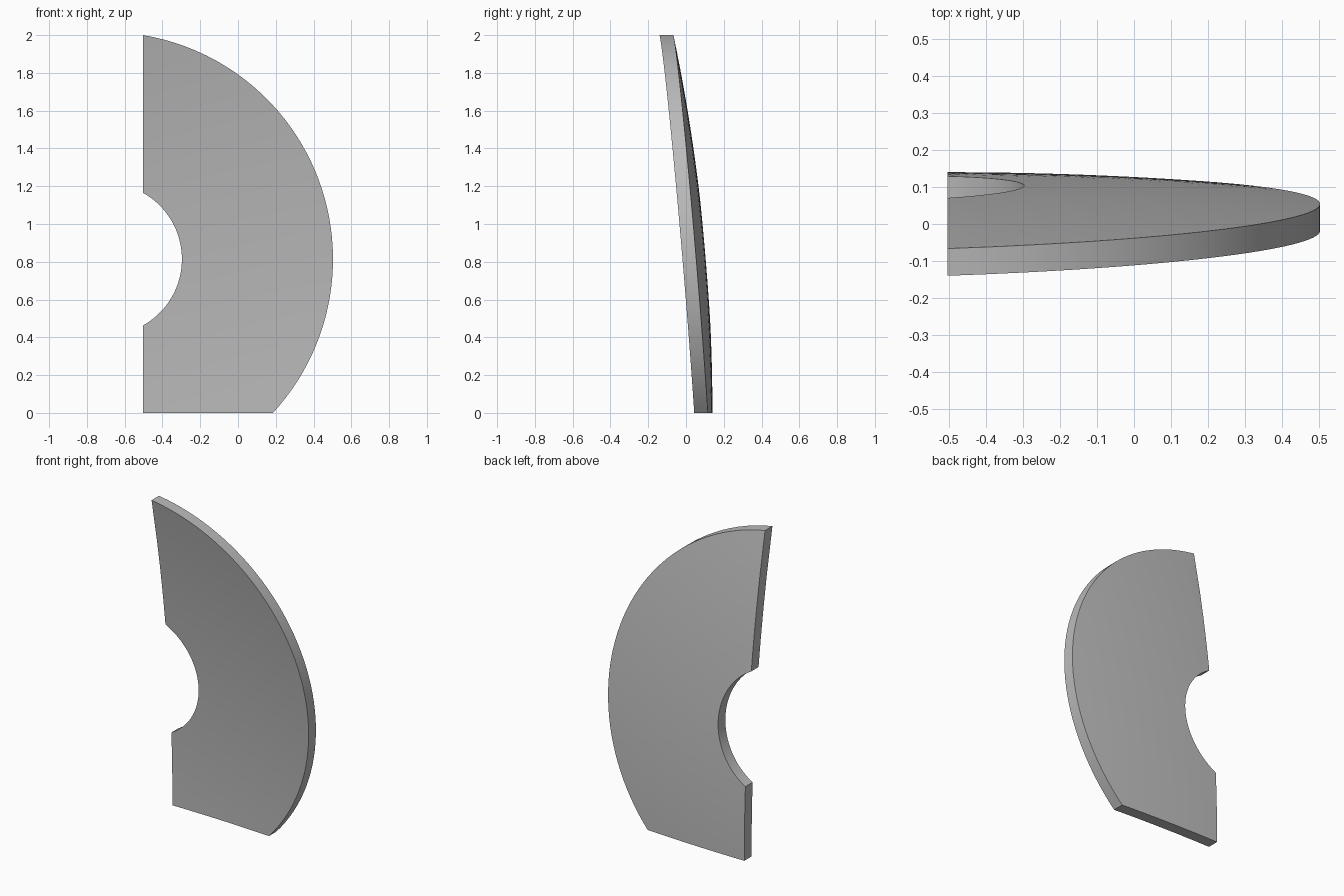
import bpy
import bmesh
from math import acos, asin, atan2, cos, sin, hypot, pi, radians, sqrt

cube = bpy.data.objects.get("Cube")
if cube:
    bpy.data.objects.remove(cube)

# Outline: ring sector cut by a vertical edge and a flat bottom
CX, CZ = -0.699, 0.814
LEFT = -0.504
CUT = LEFT - CX
OUTER = hypot(CUT, 2.0 - CZ)
INNER = 0.402
# Dome: two concentric spheres give the curved front and back
BACK_Y, THICK, DOME = 0.14, 0.072, 9.8
ROWS = 10


def span(a, b, n):
    return [a + (b - a) * i / n for i in range(n)]


def dome_y(x, z, radius):
    drop = DOME - sqrt(DOME ** 2 - (x - LEFT) ** 2 - z ** 2)
    if radius != DOME:
        drop = radius - sqrt(radius ** 2 - (x - LEFT) ** 2 - z ** 2)
    return BACK_Y - (DOME - radius) - drop


# Sweep angles that land exactly on every outline corner
hole = acos(CUT / INNER)
corners = [atan2(2.0 - CZ, CUT), hole, -asin(CZ / OUTER), -hole, -atan2(CZ, CUT)]
corners.sort(reverse=True)
angles = []
for a, b in zip(corners, corners[1:]):
    angles += span(a, b, max(4, int((a - b) / (pi / 72))))
angles.append(corners[-1])

bm = bmesh.new()


def sheet(radius):
    columns = []
    for t in angles:
        near = max(INNER, CUT / cos(t))
        far = OUTER if sin(t) >= 0 else min(OUTER, CZ / -sin(t))
        column = []
        for i in range(ROWS + 1):
            r = near + (far - near) * i / ROWS
            x, z = CX + r * cos(t), max(0.0, CZ + r * sin(t))
            column.append(bm.verts.new((x, dome_y(x, z, radius), z)))
        columns.append(column)
    return columns


front, back = sheet(DOME - THICK), sheet(DOME)
for k in range(len(angles) - 1):
    for s in (front, back):
        for i in range(ROWS):
            bm.faces.new((s[k][i], s[k][i + 1], s[k + 1][i + 1], s[k + 1][i]))
    # Rim walls along the inner and outer outline
    for i in (0, ROWS):
        bm.faces.new((front[k][i], front[k + 1][i], back[k + 1][i], back[k][i]))

bmesh.ops.remove_doubles(bm, verts=bm.verts, dist=0.0001)
bmesh.ops.recalc_face_normals(bm, faces=bm.faces)

mesh = bpy.data.meshes.new("curved_plate")
bm.to_mesh(mesh)
bm.free()
plate = bpy.data.objects.new("curved_plate", mesh)
bpy.context.collection.objects.link(plate)

# Plain grey
grey = bpy.data.materials.new("plain_grey")
grey.use_nodes = True
colour = (0.5, 0.5, 0.5, 1.0)
grey.diffuse_color = colour
grey.node_tree.nodes["Principled BSDF"].inputs["Base Color"].default_value = colour
mesh.materials.append(grey)

bpy.ops.object.select_all(action="DESELECT")
plate.select_set(True)
bpy.context.view_layer.objects.active = plate
bpy.ops.object.shade_smooth_by_angle(angle=radians(30))
